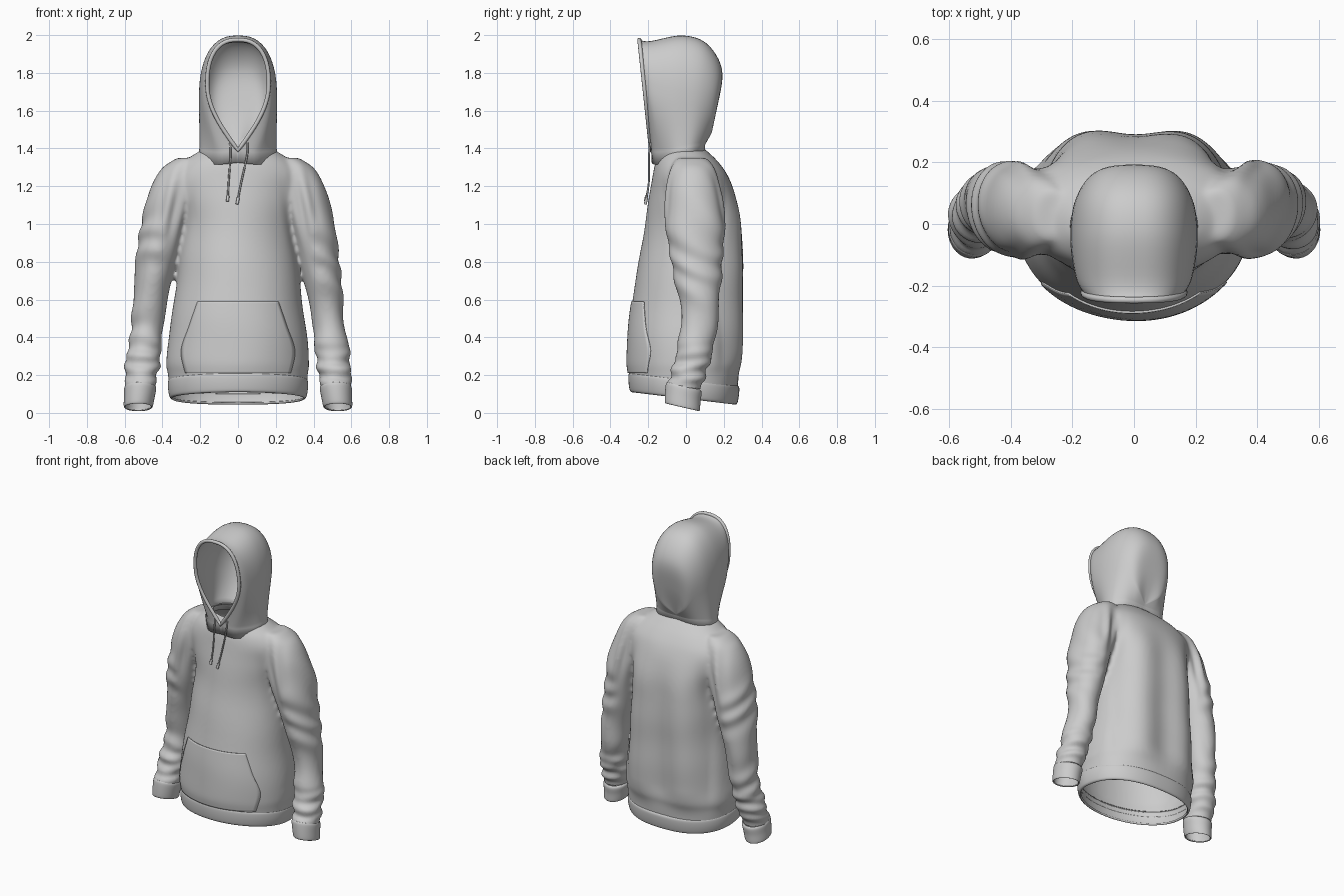
import bpy, bmesh, math
from mathutils import Vector
from mathutils.bvhtree import BVHTree

if "Cube" in bpy.data.objects:
    bpy.data.objects.remove(bpy.data.objects["Cube"])

def spline(rows, steps):
    """Catmull-Rom through equal-length tuples."""
    out = []
    for i in range(len(rows) - 1):
        a, b, c, d = (rows[min(max(k, 0), len(rows) - 1)] for k in (i - 1, i, i + 1, i + 2))
        for s in range(steps):
            t = s / steps
            out.append(tuple(q + .5 * t * (r - p + t * (2*p - 5*q + 4*r - w + t * (3*(q - r) + w - p)))
                             for p, q, r, w in zip(a, b, c, d)))
    return out + [tuple(rows[-1])]

def finish(name, bm, thick=0, mirror=False):
    me = bpy.data.meshes.new(name)
    bm.to_mesh(me)
    for p in me.polygons:
        p.use_smooth = True
    ob = bpy.data.objects.new(name, me)
    bpy.context.collection.objects.link(ob)
    if mirror:
        m = ob.modifiers.new("Mirror", 'MIRROR')
        m.merge_threshold = .0005
    if thick:
        m = ob.modifiers.new("Solidify", 'SOLIDIFY')
        m.thickness, m.offset = thick, -1
    return ob

def loft(bm, rings, slope=0, cap=False, side=1, back=2.0, n=64, steps=5):
    """Tube through horizontal rings (z, x0, x1, y0, y1), tilted along y."""
    prev = first = None
    for z, x0, x1, y0, y1 in spline(rings, steps):
        ring = []
        for k in range(n):
            a = 2 * math.pi * k / n
            c, s = math.cos(a), math.sin(a)
            e = 2 / back if s > 0 else 1
            y = (y0 + y1) / 2 + (y1 - y0) / 2 * math.copysign(abs(s) ** e, s)
            x = (x0 + x1) / 2 + (x1 - x0) / 2 * math.copysign(abs(c) ** e, c)
            ring.append(bm.verts.new((side * x, y, z + slope * y)))
        if prev:
            for k in range(n):
                bm.faces.new((prev[k], prev[k-1], ring[k-1], ring[k]))
        first, prev = first or ring, ring
    if cap:
        bm.faces.new(first)
        bm.faces.new(prev)
    bmesh.ops.recalc_face_normals(bm, faces=bm.faces)

def grid(bm, rows):
    vs = [[bm.verts.new(p) for p in r] for r in rows]
    for a, b in zip(vs, vs[1:]):
        for k in range(len(a) - 1):
            bm.faces.new((a[k], a[k+1], b[k+1], b[k]))

def cord(name, pts, radius, closed=False):
    cu = bpy.data.curves.new(name, 'CURVE')
    cu.dimensions, cu.bevel_depth, cu.bevel_resolution, cu.use_fill_caps = '3D', radius, 3, True
    sp = cu.splines.new('POLY')
    sp.points.add(len(pts) - 1)
    for p, q in zip(sp.points, pts):
        p.co = (*q, 1)
    sp.use_cyclic_u, sp.use_smooth = closed, True
    ob = bpy.data.objects.new(name, cu)
    bpy.context.collection.objects.link(ob)

# Torso and sleeves as closed volumes, fused into one cloth surface
torso = [(.08, .36, -.29, .27), (.2, .37, -.3, .28), (.27, .378, -.31, .296), (.4, .367, -.305, .30),
         (.6, .338, -.285, .303), (.8, .315, -.25, .303), (1.0, .30, -.215, .295),
         (1.15, .33, -.193, .262), (1.25, .345, -.178, .225), (1.32, .30, -.163, .178),
         (1.37, .23, -.14, .13), (1.41, .165, -.115, .085), (1.45, .13, -.09, .07)]
sleeve = [(.08, .445, .60, -.11, .07), (.14, .437, .60, -.105, .08), (.2, .425, .60, -.085, .105),
          (.3, .41, .59, -.055, .135), (.45, .395, .568, -.03, .165), (.6, .372, .556, -.04, .18),
          (.75, .335, .545, -.07, .19), (.9, .29, .527, -.095, .20), (1.05, .24, .503, -.107, .20),
          (1.2, .2, .457, -.105, .18), (1.3, .2, .398, -.08, .15), (1.35, .21, .32, -.05, .11)]
bm = bmesh.new()
loft(bm, [(z, -w, w, f, b) for z, w, f, b in torso], cap=True, back=2.5)
for sd in (1, -1):
    loft(bm, sleeve, cap=True, side=sd)
base = finish("garment_volume", bm)
m = base.modifiers.new("Remesh", 'REMESH')
m.mode, m.voxel_size = 'VOXEL', .011
m = base.modifiers.new("Smooth", 'SMOOTH')
m.factor, m.iterations = .5, 10
dg = bpy.context.evaluated_depsgraph_get()
fused = bpy.data.meshes.new_from_object(base.evaluated_get(dg))
bm = bmesh.new()
bm.from_mesh(fused)
bpy.data.objects.remove(base)
# Open the hem, the wrists and the neck
for co, no in (((0, 0, .135), (0, -.13, -1)), ((0, 0, 1.41), (0, 0, 1))):
    bmesh.ops.bisect_plane(bm, geom=bm.verts[:] + bm.edges[:] + bm.faces[:],
                           plane_co=co, plane_no=no, clear_outer=True)

# Cloth folds
def ramp(v, a, b):
    t = min(max((v - a) / (b - a), 0), 1)
    return t * t * (3 - 2 * t)

bm.normal_update()
moves = []
for v in bm.verts:
    x, y, z = abs(v.co.x), v.co.y, v.co.z
    arm = ramp(x, .36, .44) * ramp(z, .13, .2) * (1 - ramp(z, 1.0, 1.25))
    d = arm * .005 * math.sin(34*z + 22*y + 2*math.sin(11*z + 8*v.co.x))
    d += arm * .005 * (1 - ramp(z, .25, .4)) * math.sin(85*z - 14*y)
    pit = math.exp(-((x - .34) / .07)**2 - ((z - 1.08) / .16)**2)
    d += pit * .009 * math.sin(75*x + 16*z)
    d -= ramp(y, .08, .2) * (1 - ramp(x, .3, .36)) * ramp(z, .15, .35) * (1 - ramp(z, .95, 1.25)) \
        * .013 * math.cos(math.pi * x / .17)
    d += .003 * math.sin(9*v.co.x + 7*z) * math.sin(13*z - 5*v.co.x) * ramp(z, .15, .3) * (1 - ramp(z, 1.2, 1.35))
    moves.append((v, v.normal * d))
for v, d in moves:
    v.co += d
tree = BVHTree.FromBMesh(bm)
finish("body_and_sleeves", bm, .006)

# Ribbed hem band and cuffs
bm = bmesh.new()
loft(bm, [(.075, -.35, .35, -.288, .262), (.085, -.362, .362, -.298, .272), (.125, -.37, .37, -.304, .28),
          (.165, -.37, .37, -.304, .282), (.178, -.362, .362, -.296, .274)], slope=-.12, back=2.4, n=96)
finish("hem_band", bm, .012)
for sd, nm in ((1, "cuff_right"), (-1, "cuff_left")):
    bm = bmesh.new()
    loft(bm, [(.025, .455, .601, -.108, .07), (.035, .45, .605, -.112, .074), (.08, .441, .604, -.111, .077),
              (.125, .433, .603, -.107, .083), (.14, .44, .597, -.10, .075)], slope=-.23, side=sd)
    finish(nm, bm, .008)

# Hood: arches fanning from the face opening to the nape (neck, widest, crest)
arches = [(0, -.185, 1.39, .163, -.222, 1.74, 0, -.247, 1.975),
          (.10, -.165, 1.38, .19, -.17, 1.70, 0, -.19, 1.968),
          (.19, -.07, 1.39, .207, -.05, 1.66, 0, -.02, 1.998),
          (.20, .02, 1.41, .195, .06, 1.64, 0, .11, 1.955),
          (.15, .08, 1.42, .15, .13, 1.60, 0, .19, 1.82),
          (.08, .10, 1.42, .085, .14, 1.50, 0, .17, 1.64),
          (0, .10, 1.42, 0, .105, 1.43, 0, .11, 1.44)]

def arch(a, n=14):
    N, W, C = Vector(a[:3]), Vector(a[3:6]), Vector(a[6:])
    pts = [(N.x * 1.05, N.y * .98, N.z - .065)]
    for k in range(n):
        p = N.lerp(W, k / n)
        p.x = N.x + (W.x - N.x) * math.sin(k / n * math.pi / 2)
        pts.append(tuple(p))
    for k in range(n + 1):
        t = k / n * math.pi / 2
        p = W.lerp(C, math.sin(t) ** .85)
        p.x = W.x * max(math.cos(t), 0) ** .8 if k < n else 0
        pts.append(tuple(p))
    return pts

bm = bmesh.new()
grid(bm, [arch(a) for a in spline(arches, 6)])
bmesh.ops.remove_doubles(bm, verts=bm.verts, dist=.0005)
bmesh.ops.recalc_face_normals(bm, faces=bm.faces)
finish("hood", bm, .006, mirror=True)
edge = arch(arches[0])[1:]
cord("hood_opening_hem", edge + [(-x, y, z) for x, y, z in edge[-2:0:-1]], .011, True)

# Kangaroo pocket laid onto the front of the body
bm = bmesh.new()
rows = []
for w, z in spline([(.28, .21), (.302, .33), (.26, .46), (.215, .59)], 8):
    row = []
    for k in range(33):
        x = w * (k / 16 - 1)
        hit = tree.ray_cast(Vector((x, -1, z)), Vector((0, 1, 0)))[0]
        row.append((x, (hit.y if hit else -.25) - .007, z))
    rows.append(row)
grid(bm, rows)
finish("front_pocket", bm, .007)

# Drawstrings with knotted tips
for nm, x0, x1, z1 in (("left", -.042, -.055, 1.12), ("right", .05, -.005, 1.105)):
    pts = spline([(x0, -.188, 1.43), (x0 * .95, -.196, 1.36), (x0 * .4 + x1 * .6, -.197, 1.22), (x1, -.215, z1)], 8)
    cord("drawstring_" + nm, pts, .005)
    cord("drawstring_tip_" + nm, pts[-4:], .008)
